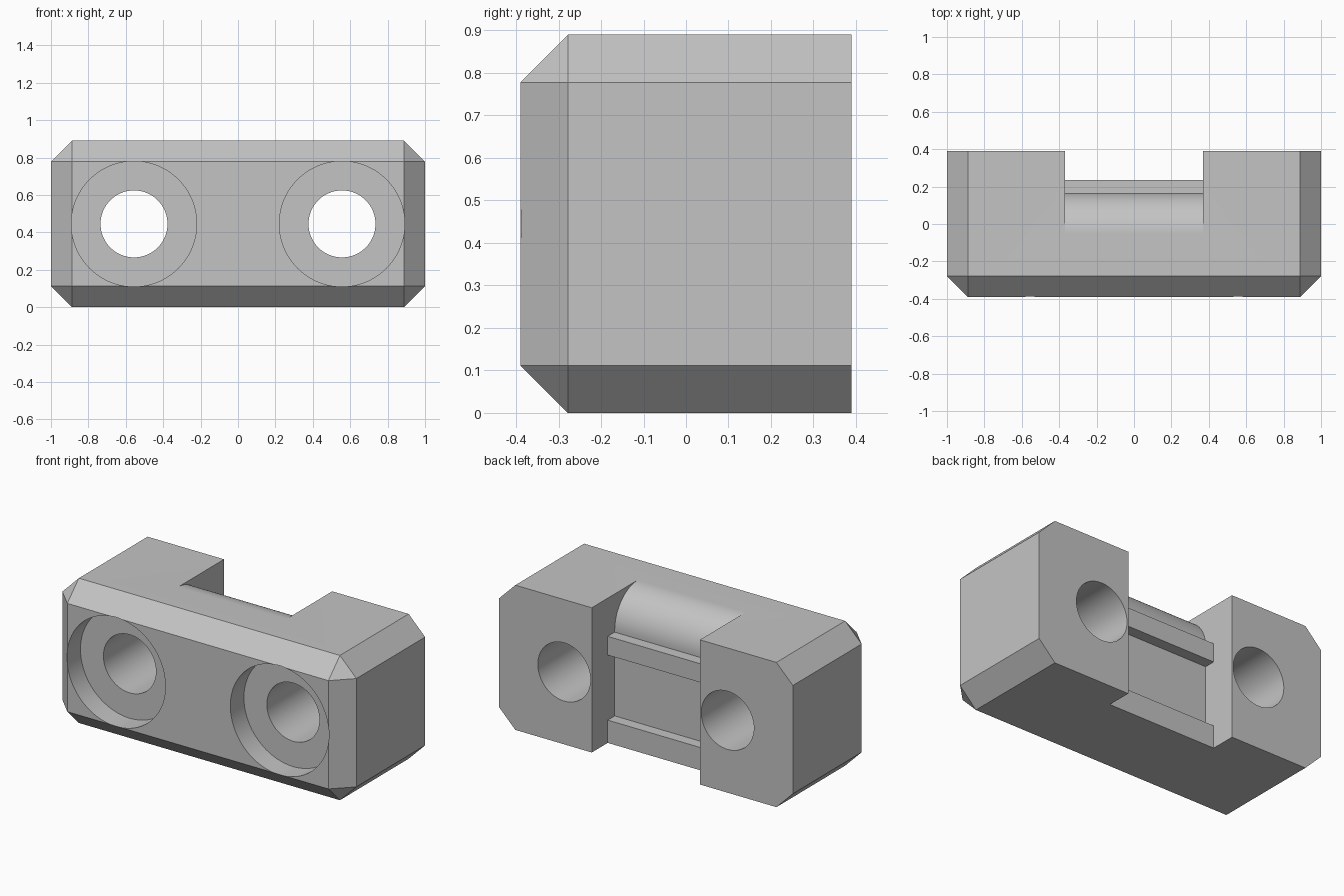
import bpy
import bmesh
from math import pi, radians, sin, cos

default = bpy.data.objects.get("Cube")
if default:
    bpy.data.objects.remove(default, do_unlink=True)

# Plain grey material
grey = bpy.data.materials.new("plain grey")
grey.use_nodes = True
colour = (0.55, 0.55, 0.55, 1)
grey.diffuse_color = colour
grey.node_tree.nodes["Principled BSDF"].inputs["Base Color"].default_value = colour

HALF_Y, HEIGHT, CHAMFER = 0.39, 0.89, 0.112


def make_object(name, bm):
    bmesh.ops.recalc_face_normals(bm, faces=bm.faces)
    mesh = bpy.data.meshes.new(name)
    bm.to_mesh(mesh)
    bm.free()
    mesh.materials.append(grey)
    obj = bpy.data.objects.new(name, mesh)
    bpy.context.collection.objects.link(obj)
    return obj


def cylinder(name, x, radius, y0, y1):
    """Cutter lying along y, at the height of the bolt holes."""
    bpy.ops.mesh.primitive_cylinder_add(
        vertices=96, radius=radius, depth=y1 - y0,
        location=(x, (y0 + y1) / 2, HEIGHT / 2), rotation=(pi / 2, 0, 0))
    obj = bpy.context.object
    obj.name = name
    obj.data.materials.append(grey)
    return obj


# Clamp block: every edge chamfered except those around the flat back
bm = bmesh.new()
bmesh.ops.create_cube(bm, size=1)
for v in bm.verts:
    v.co = (v.co.x * 2, v.co.y * 2 * HALF_Y, (v.co.z + 0.5) * HEIGHT)
edges = [e for e in bm.edges if any(v.co.y < 0 for v in e.verts)]
bmesh.ops.bevel(bm, geom=edges, offset=CHAMFER, offset_type='OFFSET',
                segments=1, profile=0.5, affect='EDGES')
# Trim the bevel so that the back stays a plane
for v in bm.verts:
    if v.co.y > 0:
        v.co.y = HALF_Y
block = make_object("clamp_block", bm)

# Rear notch: profile in (y, z) with rounded top, two ledges and a recess
WALL, LEDGE, RADIUS = 0.167, 0.235, 0.224
arc = [(WALL - RADIUS + RADIUS * sin(a), HEIGHT - RADIUS + RADIUS * cos(a))
       for a in [i * pi / 48 for i in range(25)]]
profile = [(0.6, 1.1), (WALL - RADIUS, 1.1)] + arc + [
    (WALL, 0.655), (LEDGE, 0.655), (LEDGE, 0.54), (WALL, 0.54),
    (WALL, 0.14), (LEDGE, 0.14), (LEDGE, -0.2), (0.6, -0.2)]
bm = bmesh.new()
face = bm.faces.new([bm.verts.new((-0.368, y, z)) for y, z in profile])
sweep = bmesh.ops.extrude_face_region(bm, geom=[face])
for v in sweep["geom"]:
    if isinstance(v, bmesh.types.BMVert):
        v.co.x = 0.368
cutters = [make_object("notch_cutter", bm)]

# Bolt holes with wide counterbores in the front
for side, x in (("left", 0.556), ("right", -0.556)):
    cutters.append(cylinder(side + "_counterbore_cutter", x, 0.335, -0.6, -HALF_Y + 0.132))
    cutters.append(cylinder(side + "_hole_cutter", x, 0.179, -0.7, 0.7))

for cutter in cutters:
    cutter.hide_render = True
    cutter.hide_viewport = True
    cut = block.modifiers.new(cutter.name, 'BOOLEAN')
    cut.operation = 'DIFFERENCE'
    cut.solver = 'EXACT'
    cut.object = cutter

# Bake the cuts, then drop the cutters
bpy.context.view_layer.update()
graph = bpy.context.evaluated_depsgraph_get()
baked = bpy.data.meshes.new_from_object(block.evaluated_get(graph))
block.modifiers.clear()
block.data = baked
for cutter in cutters:
    bpy.data.objects.remove(cutter, do_unlink=True)

bpy.ops.object.select_all(action='DESELECT')
block.select_set(True)
bpy.context.view_layer.objects.active = block
bpy.ops.object.shade_smooth_by_angle(angle=radians(20))
